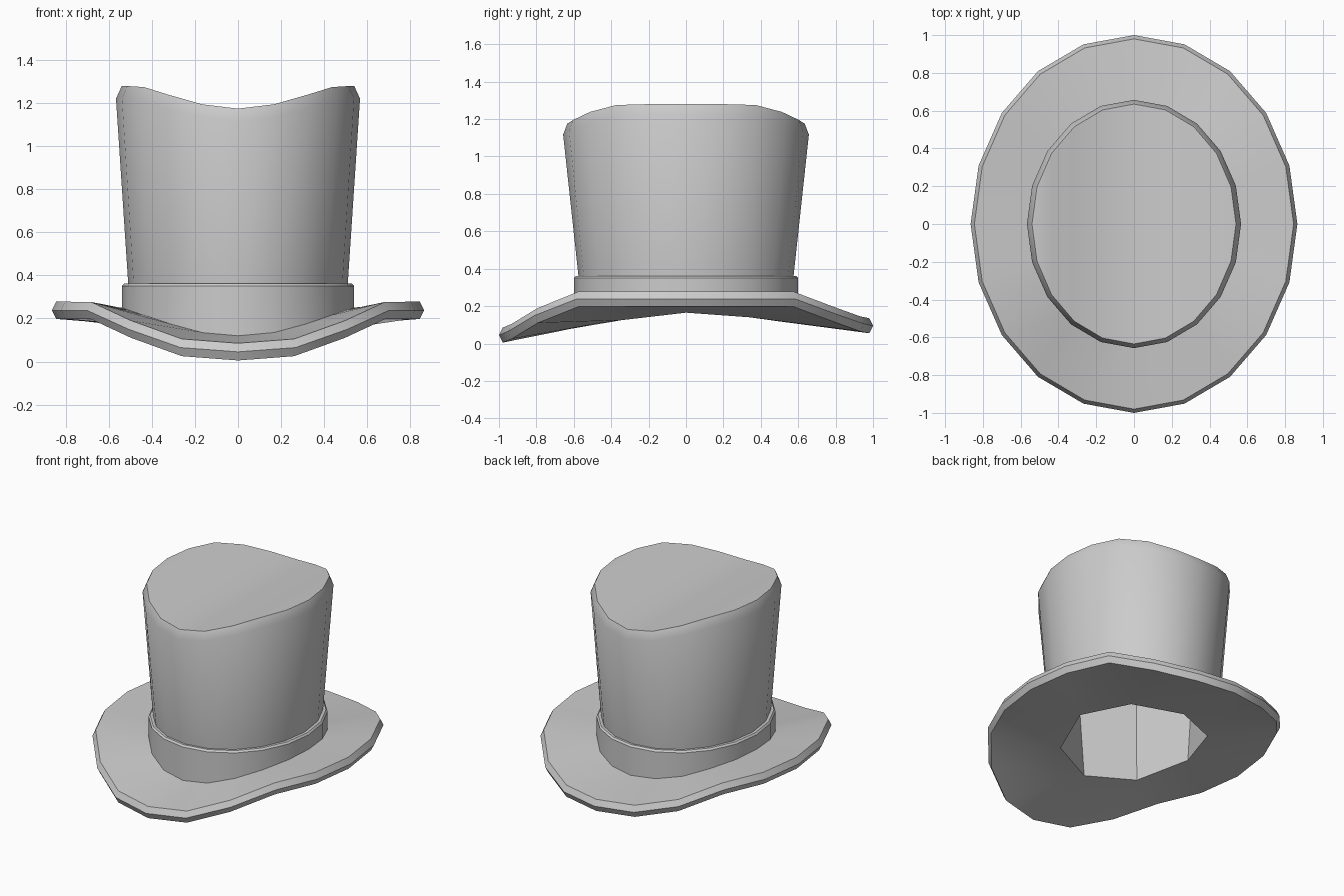
import bpy, math

if "Cube" in bpy.data.objects:
    bpy.data.objects.remove(bpy.data.objects["Cube"])

N = 20


def ring(a, b, zs, n=N):
    """Elliptic ring; zs is one height or heights from front to side to back."""
    pts = []
    for i in range(n):
        t = 2 * math.pi * i / n
        k = min(i, n - i)
        z = zs[k] if isinstance(zs, list) else zs
        pts.append((a * math.sin(t), -b * math.cos(t), z))
    return pts


def loft(rings):
    """Skin rings in order, zipping together rings of different counts."""
    verts, faces, starts = [], [], []
    for r in rings:
        starts.append(len(verts))
        verts += r
    for (s, r), (s2, r2) in zip(zip(starts, rings), zip(starts[1:], rings[1:])):
        n, m = len(r), len(r2)
        if n == m:
            faces += [(s + i, s + (i + 1) % n, s2 + (i + 1) % n, s2 + i) for i in range(n)]
            continue
        for i in range(m):
            j = (2 * i * n + m) // (2 * m)
            j2 = (2 * (i + 1) * n + m) // (2 * m)
            faces.append((s + j % n, s2 + (i + 1) % m, s2 + i))
            if j2 != j:
                faces.append((s + j % n, s + j2 % n, s2 + (i + 1) % m))
    return verts, faces, starts


def make(name, verts, faces, angle=30):
    me = bpy.data.meshes.new(name)
    me.from_pydata(verts, [], faces)
    me.update()
    ob = bpy.data.objects.new(name, me)
    bpy.context.collection.objects.link(ob)
    if angle:
        bpy.ops.object.select_all(action='DESELECT')
        ob.select_set(True)
        bpy.context.view_layer.objects.active = ob
        bpy.ops.object.shade_smooth_by_angle(angle=math.radians(angle))
    return ob


def both_ways(half):
    return half + half[-2::-1]


def shift(zs, d):
    return [z + d for z in zs]


# Crown: flared wall, bevelled saddle-shaped rim
rim = both_ways([1.175, 1.195, 1.238, 1.275, 1.28, 1.28])
v, f, s = loft([ring(.505, .57, .28), ring(.51, .575, .36),
                ring(.567, .657, shift(rim, -.058)), ring(.54, .635, rim)])
# Crown top: strips running front to back
t = s[-1]
for i in range(5):
    right = [i, i + 1, 9 - i, 10 - i]
    left = [(N - k) % N for k in reversed(right)]
    for q in (right, left):
        f.append(tuple(t + k for k in dict.fromkeys(q)))
make("crown", v, f, 35)

# Hat band: follows the brim below, level on top
seat = [.12, .135, .175, .215, .24, .25, .243, .225, .19, .165, .155]
v, f, s = loft([ring(.54, .60, shift(seat, -.01)), ring(.54, .60, .35),
                ring(.53, .59, .362), ring(.505, .57, .362)])
make("hat_band", v, f)

# Brim: octagonal opening, underside, pointed edge, top surface
edge = [.045, .065, .15, .237, .238, .238, .238, .237, .155, .105, .095]
hole = [.105, .125, .165, .14, .12]
opening = ring(.44, .485, hole, 8)
v, f, s = loft([opening, ring(.845, .98, shift(edge, -.04)), ring(.865, 1.0, edge),
                ring(.845, .98, shift(edge, .04)), ring(.535, .595, seat)])
make("brim", v, f)

# Lining: eight-sided inside wall with closed top
v, f, s = loft([ring(.50, .57, 1.08, 8), opening])
f.append(tuple(range(7, -1, -1)))
make("lining", v, f, 0)
